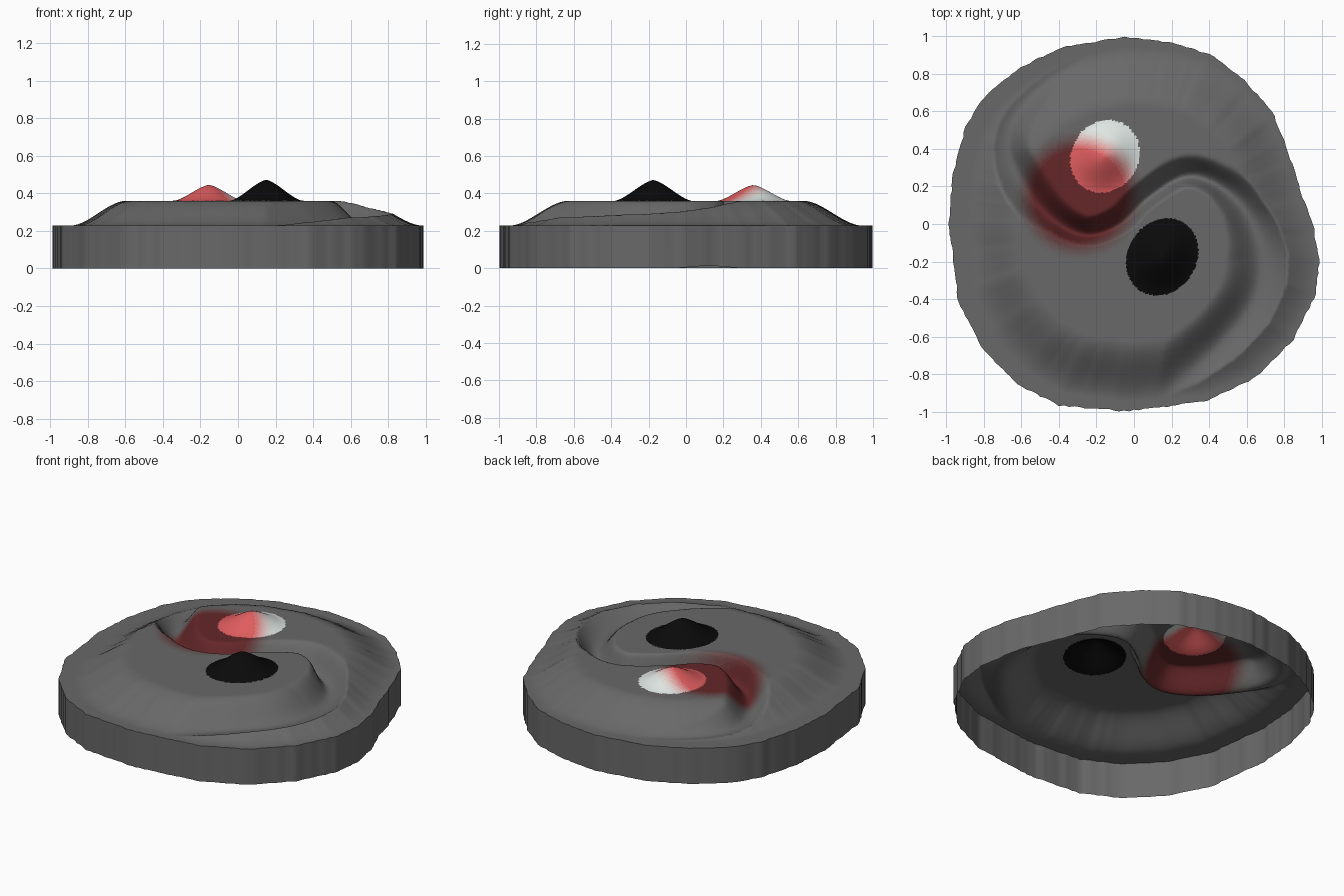
import bpy, math, random
from mathutils import Vector, kdtree
from mathutils.geometry import interpolate_bezier

if "Cube" in bpy.data.objects:
    bpy.data.objects.remove(bpy.data.objects["Cube"])

random.seed(4)
RINGS, SEGS = 120, 240
RIM_Z, PAD_H = 0.228, 0.132

# Outer outline, counter-clockwise from the right
OUTLINE = [(.96, -.02), (.9, .15), (.82, .4), (.74, .6), (.58, .78), (.42, .9), (.2, .97), (-.05, 1),
           (-.4, .94), (-.62, .83), (-.8, .68), (-.9, .52), (-.97, .25), (-.99, 0), (-.95, -.3),
           (-.94, -.42), (-.8, -.68), (-.62, -.86), (-.4, -.97), (-.05, -1), (.15, -.98), (.4, -.94),
           (.65, -.82), (.85, -.62), (.97, -.38), (.99, -.2)]

# Seam between the two swirls: x, y, slope width on the dark side, on the light side
SEAM = [(-.15, .95, .3, .2), (-.45, .78, .3, .2), (-.64, .58, .3, .18), (-.67, .38, .26, .14),
        (-.55, .15, .14, .14), (-.4, 0, .07, .12), (-.24, -.06, .06, .11), (-.07, 0, .06, .11),
        (.08, .14, .06, .11), (.27, .25, .06, .12), (.44, .21, .08, .12), (.6, .06, .14, .16),
        (.68, -.18, .2, .28), (.63, -.42, .2, .3), (.45, -.65, .2, .3), (.15, -.93, .25, .3)]


def smooth(t):
    t = max(0, min(1, t))
    return t * t * (3 - 2 * t)


def outline_radius(angle):
    d = Vector((math.cos(angle), math.sin(angle)))
    for i, p in enumerate(OUTLINE):
        a, b = Vector(p), Vector(OUTLINE[(i + 1) % len(OUTLINE)])
        ca, cb = a.x * d.y - a.y * d.x, b.x * d.y - b.y * d.x
        if ca >= 0 >= cb and a.dot(d) > 0:
            return a.lerp(b, ca / (ca - cb)).length
    return 1


# Smooth samples along the seam
samples = []
for i in range(len(SEAM) - 1):
    p0, p1, p2, p3 = (Vector(SEAM[max(0, min(len(SEAM) - 1, i + k))]) for k in (-1, 0, 1, 2))
    h1, h2 = p1 + (p2 - p0) / 6, p2 - (p3 - p1) / 6
    curve = interpolate_bezier(p1.xyz, h1.xyz, h2.xyz, p2.xyz, 31)[:-1]
    for k, c in enumerate(curve):
        samples.append((c.x, c.y, p1.z + (p2.z - p1.z) * k / 30, p1.w + (p2.w - p1.w) * k / 30))
tree = kdtree.KDTree(len(samples))
for i, s in enumerate(samples):
    tree.insert((s[0], s[1], 0), i)
tree.balance()

# Eyes: centre, half sizes, peak height
EYES = {"light_eye": ((-.155, .36), .2, .178, .085), "dark_eye": ((.15, -.175), .215, .182, .112)}


def eye_t(name, x, y):
    (cx, cy), a, b, _ = EYES[name]
    u, v = x - cx, y - cy
    c, s = math.cos(1.0), math.sin(1.0)
    return math.hypot((u * c + v * s) / a, (v * c - u * s) / b)


def height(x, y, f):
    _, i, dist = tree.find((x, y, 0))
    a, b = samples[max(0, i - 1)], samples[min(len(samples) - 1, i + 1)]
    light = (b[0] - a[0]) * (y - a[1]) - (b[1] - a[1]) * (x - a[0]) > 0
    ramp = smooth(dist / samples[i][3 if light else 2])
    z = RIM_Z + PAD_H * min(ramp, smooth((.95 + .05 * x - f) / .32))
    for name, e in EYES.items():
        t = eye_t(name, x, y)
        if t < 1:
            z += e[3] * (.6 * smooth(1 - t) + .4 * (1 - t))
    return z


# Shared polar surface grid
radii = [outline_radius(2 * math.pi * j / SEGS) - random.uniform(0, .008) for j in range(SEGS)]
verts = [(0, 0, height(0, 0, 0))]
for r in range(1, RINGS + 1):
    f = r / RINGS
    for j in range(SEGS):
        t = 2 * math.pi * j / SEGS
        x, y = f * radii[j] * math.cos(t), f * radii[j] * math.sin(t)
        verts.append((x, y, height(x, y, f)))


def vid(r, j):
    return 1 + (r - 1) * SEGS + j % SEGS


faces = [(0, vid(1, j), vid(1, j + 1)) for j in range(SEGS)]
faces += [(vid(r, j), vid(r + 1, j), vid(r + 1, j + 1), vid(r, j + 1))
          for r in range(1, RINGS) for j in range(SEGS)]


def centre(face):
    return sum((Vector(verts[i]) for i in face), Vector()) / len(face)


def region(face):
    c = centre(face)
    return next((n for n in EYES if eye_t(n, c.x, c.y) < 1), "swirl_top")


BLEND = 10


def build(name, part_faces, points, base, stain=None):
    used = sorted({i for f in part_faces for i in f})
    remap = {v: k for k, v in enumerate(used)}
    me = bpy.data.meshes.new(name)
    me.from_pydata([points[i] for i in used], [], [[remap[i] for i in f] for f in part_faces])
    # Material steps from the base colour to the red stain
    for k in range(BLEND + 1 if stain else 1):
        m = bpy.data.materials.new(f"{name}_{k}")
        col = Vector(base).lerp(Vector(stain), k / BLEND) if stain else base
        m.diffuse_color = (*col, 1)
        m.use_nodes = True
        m.node_tree.nodes["Principled BSDF"].inputs["Base Color"].default_value = m.diffuse_color
        me.materials.append(m)
    for p in me.polygons:
        p.use_smooth = True
        if stain:
            d = math.hypot(p.center.x + .29, p.center.y - .155)
            p.material_index = round(BLEND * smooth((.36 - d) / .13))
    ob = bpy.data.objects.new(name, me)
    bpy.context.collection.objects.link(ob)
    return ob


groups = {"swirl_top": [], "light_eye": [], "dark_eye": []}
for f in faces:
    groups[region(f)].append(f)
GREY = (.14, .14, .14)
build("swirl_top", groups["swirl_top"], verts, GREY, (.13, .02, .022))
build("light_eye", groups["light_eye"], verts, (.74, .8, .77), (.75, .11, .115))
build("dark_eye", groups["dark_eye"], verts, (.003, .003, .003))

# Open-bottomed side wall
rim = verts[-SEGS:]
wall_pts = rim + [(x, y, .013 * math.exp(-((y - .12) / .12) ** 2) if x > 0 else 0) for x, y, _ in rim]
wall_faces = [(j, SEGS + j, SEGS + (j + 1) % SEGS, (j + 1) % SEGS) for j in range(SEGS)]
build("side_wall", wall_faces, wall_pts, GREY)
